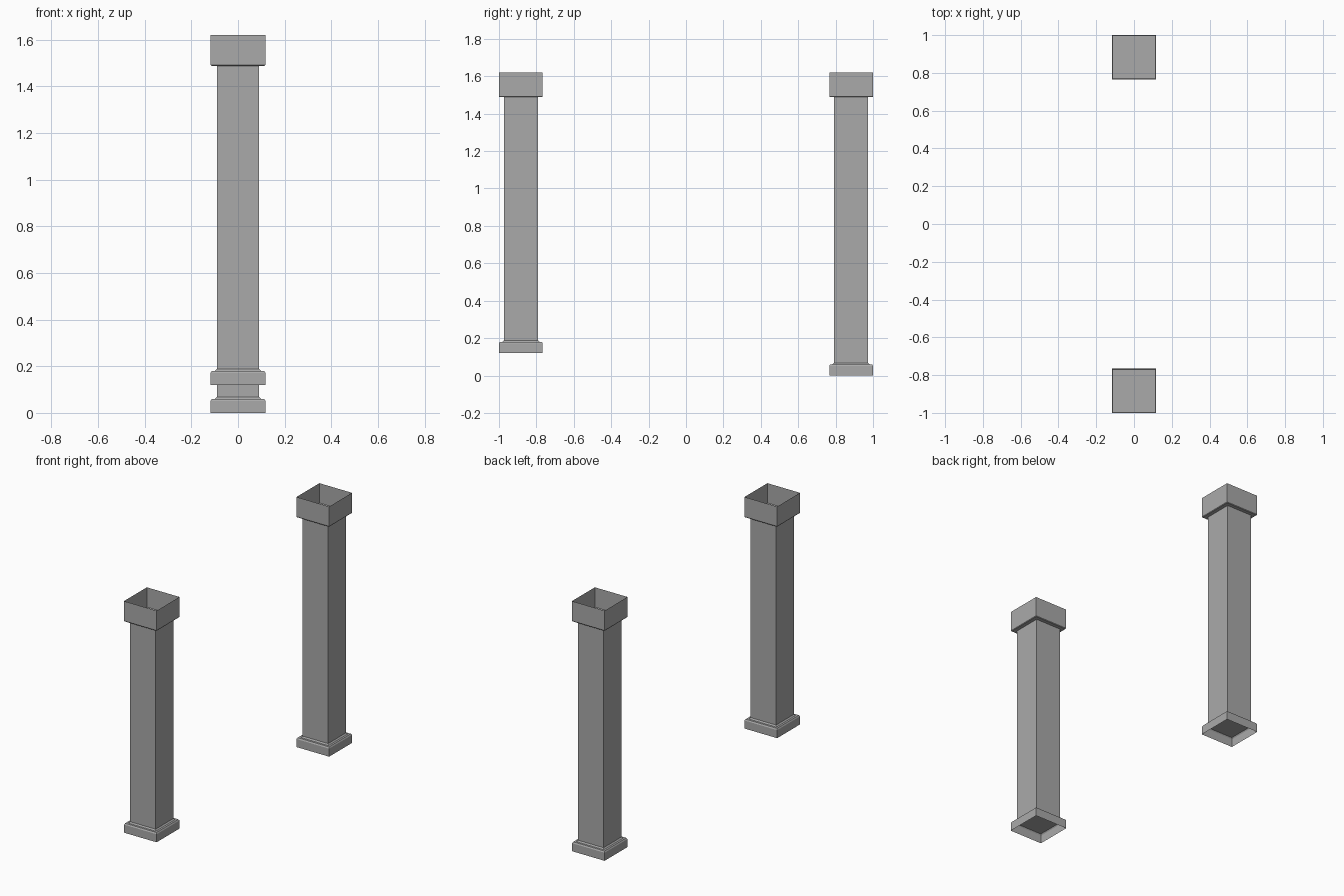
import bpy
import bmesh

cube = bpy.data.objects.get("Cube")
if cube:
    bpy.data.objects.remove(cube)

stone = bpy.data.materials.new("grey stone")
stone.use_nodes = True
GREY = (0.4, 0.4, 0.4, 1)
stone.diffuse_color = GREY
stone.node_tree.nodes["Principled BSDF"].inputs["Base Color"].default_value = GREY


def square_shell(name, y, profile, cap_first=False, cap_last=False):
    """Stack square rings given as (half width, height), with optional end caps."""
    bm = bmesh.new()
    rings = []
    for half, z in profile:
        rings.append([bm.verts.new((sx * half, y + sy * half, z))
                      for sx, sy in ((-1, -1), (1, -1), (1, 1), (-1, 1))])
    for low, high in zip(rings, rings[1:]):
        for i in range(4):
            j = (i + 1) % 4
            bm.faces.new((low[i], low[j], high[j], high[i]))
    if cap_first:
        bm.faces.new(rings[0][::-1])
    if cap_last:
        bm.faces.new(rings[-1])
    mesh = bpy.data.meshes.new(name)
    bm.to_mesh(mesh)
    bm.free()
    mesh.materials.append(stone)
    obj = bpy.data.objects.new(name, mesh)
    bpy.context.collection.objects.link(obj)


WIDE, NARROW, TOP, CAPITAL = 0.117, 0.091, 1.62, 1.488

for side, y, foot in (("front", -0.883, 0.12), ("back", 0.883, 0.0)):
    # Plinth, open underneath, with a softened upper edge
    square_shell(side + "_base", y,
                 [(WIDE, foot), (WIDE, foot + 0.052), (WIDE - 0.005, foot + 0.06)],
                 cap_last=True)
    # Shaft with a slight flare where it meets the plinth
    square_shell(side + "_shaft", y,
                 [(NARROW + 0.008, foot + 0.06), (NARROW, foot + 0.068), (NARROW, CAPITAL)])
    # Capital, open on top
    square_shell(side + "_capital", y,
                 [(WIDE - 0.003, CAPITAL), (WIDE, CAPITAL + 0.004), (WIDE, TOP)],
                 cap_first=True)
